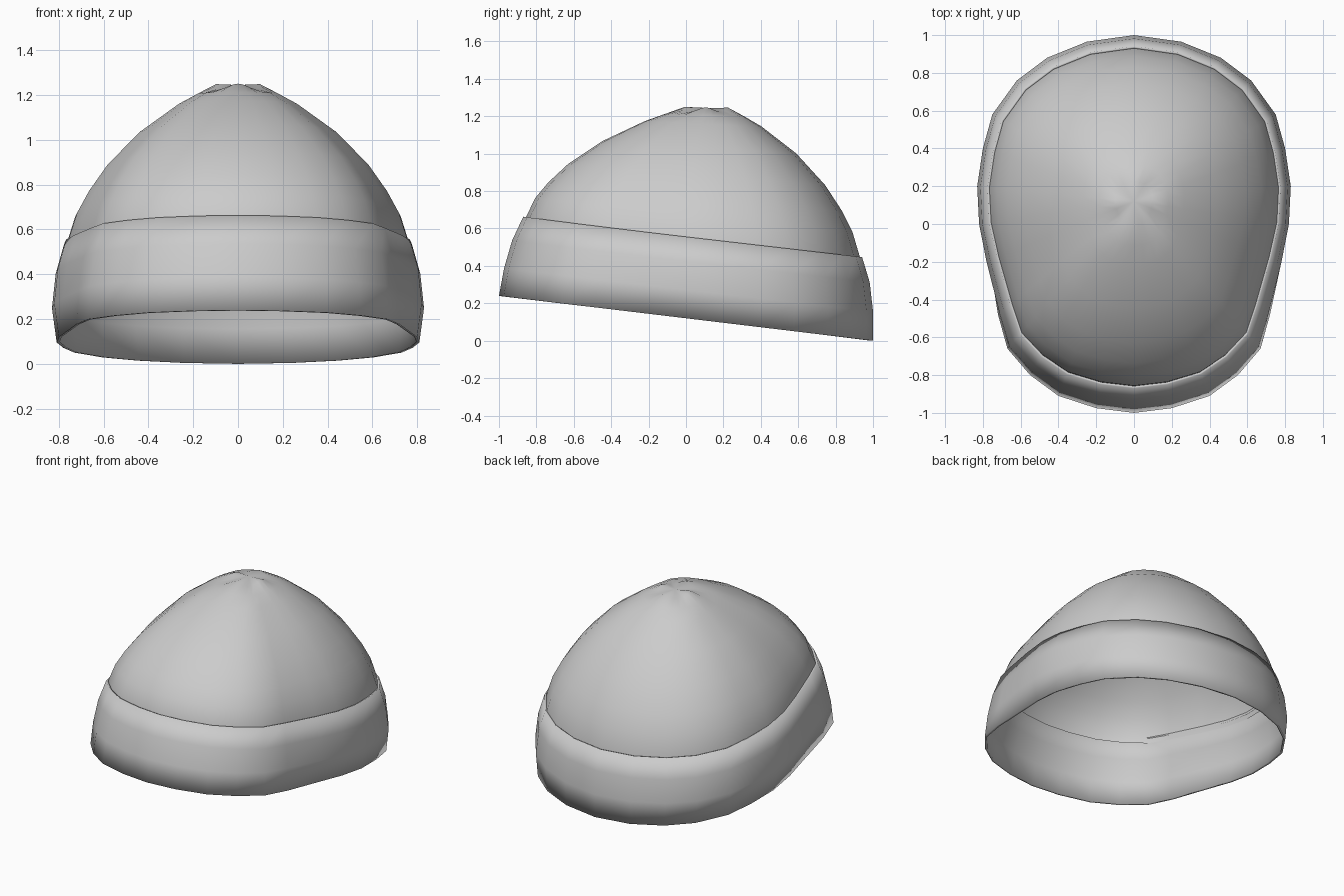
import bpy
import bmesh
import math
from mathutils import Vector

if "Cube" in bpy.data.objects:
    bpy.data.objects.remove(bpy.data.objects["Cube"], do_unlink=True)

# One plain knit colour
knit = bpy.data.materials.new("light grey knit")
knit.use_nodes = True
GREY = (0.6, 0.6, 0.6, 1)
knit.diffuse_color = GREY
knit.node_tree.nodes["Principled BSDF"].inputs["Base Color"].default_value = GREY

# Half of the head outline, front to back along the left side, then mirrored
HALF = [(0, -1), (0.2, -0.975), (0.40, -0.91), (0.55, -0.8), (0.67, -0.66),
        (0.72, -0.48), (0.785, -0.2), (0.82, 0), (0.83, 0.2), (0.80, 0.4),
        (0.75, 0.58), (0.62, 0.76), (0.46, 0.88), (0.25, 0.965), (0, 1)]
OUTLINE = HALF + [(-x, y) for x, y in HALF[-2:0:-1]]
CENTRE_Y = 0.1
TIP = Vector((0, 0.12, 1.25))


def frontness(y):
    return max(0, -y)


def shrink(x, y, back, front):
    """Scale an outline point to the centre, by more or less at the front."""
    k = back + (front - back) * frontness(y)
    return x * k, CENTRE_Y + (y - CENTRE_Y) * k


def brim_z(y):
    return 0.12 - 0.12 * y


def fold_z(y):
    return 0.555 - 0.108 * y


def loft(name, rings, tip=None):
    """Skin a stack of rings, closing it at a tip point if one is given."""
    bm = bmesh.new()
    loops = [[bm.verts.new(p) for p in ring] for ring in rings]
    n = len(OUTLINE)
    for low, high in zip(loops, loops[1:]):
        for i in range(n):
            j = (i + 1) % n
            bm.faces.new((low[i], low[j], high[j], high[i]))
    if tip:
        top = bm.verts.new(tip)
        for i in range(n):
            bm.faces.new((loops[-1][i], loops[-1][(i + 1) % n], top))
    mesh = bpy.data.meshes.new(name)
    bm.to_mesh(mesh)
    bm.free()
    mesh.materials.append(knit)
    obj = bpy.data.objects.new(name, mesh)
    bpy.context.collection.objects.link(obj)
    bpy.ops.object.select_all(action="DESELECT")
    obj.select_set(True)
    bpy.context.view_layer.objects.active = obj
    bpy.ops.object.shade_smooth_by_angle(angle=math.radians(45))
    return obj


# Folded cuff: height fraction, scale at the back, scale at the front
cuff_rings = []
for t, back, front in [(0, 1, 1), (0.35, 1, 0.975), (0.7, 0.98, 0.936), (1, 0.935, 0.882)]:
    ring = []
    for x, y in OUTLINE:
        px, py = shrink(x, y, back, front)
        if t == 0 and y > -0.3:
            px *= 0.975
        ring.append((px, py, brim_z(y) * (1 - t) + fold_z(y) * t))
    cuff_rings.append(ring)
cuff = loft("folded_cuff", cuff_rings)
thick = cuff.modifiers.new("thickness", "SOLIDIFY")
thick.thickness = 0.014
thick.offset = -1

# Crown: spread from the tip and height fraction above the fold
crown_rings = []
for s, h in [(1.005, -0.07), (1, 0), (0.95, 0.17), (0.88, 0.31), (0.77, 0.48), (0.58, 0.69),
             (0.35, 0.87), (0.24, 0.935), (0.13, 0.98)]:
    ring = []
    for x, y in OUTLINE:
        px, py = shrink(x, y, 0.922, 0.868)
        base = fold_z(y)
        z = base + (TIP.z - base) * h
        # Shallow gathers around the tip
        if s < 0.2:
            z += 0.012 * math.cos(4 * math.atan2(x, y))
        ring.append((px * s, TIP.y + (py - TIP.y) * s, z))
    crown_rings.append(ring)
loft("crown", crown_rings, TIP - Vector((0, 0, 0.006)))
